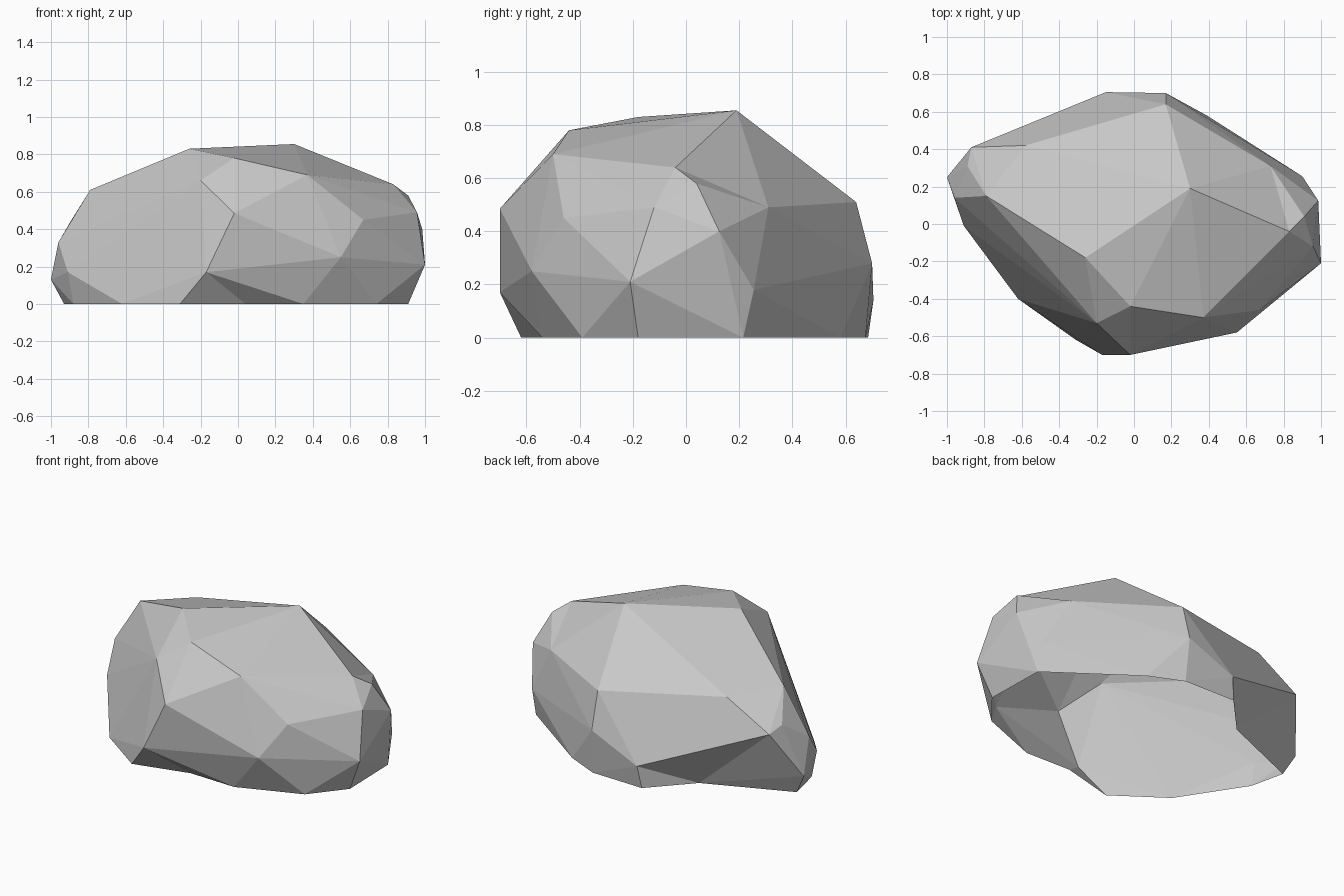
import bpy
import bmesh
from mathutils import Vector

default_cube = bpy.data.objects.get("Cube")
if default_cube:
    bpy.data.objects.remove(default_cube, do_unlink=True)


def make_material(name, colour):
    material = bpy.data.materials.new(name)
    material.use_nodes = True
    material.diffuse_color = colour
    shader = material.node_tree.nodes["Principled BSDF"]
    shader.inputs["Base Color"].default_value = colour
    shader.inputs["Roughness"].default_value = 0.9
    return material


# Corners that the hollows and the ridge refer to by name
apex = (.3, .19, .855)
right_brow = (.91, .04, .58)
front_foot = (-.17, -.7, .17)
front_base_a, front_base_b = (-.31, -.62, 0), (.35, -.54, 0)
back_foot, back_base = (-.15, .705, .14), (-.17, .685, 0)
side_cheek = (-.87, .41, .42)
side_foot, side_base = (-1, .25, .13), (-.93, .22, 0)

# Remaining corners of the boulder, in rough rings from top to ground
crown = [apex, (-.26, -.18, .83), (-.02, -.44, .78),
         (.37, -.5, .69), (-.2, -.53, .66), (.83, -.04, .64)]
shoulder = [right_brow, (-.79, .15, .61), (-.58, .42, .585), (.17, .64, .51),
            (.73, .31, .49), (.957, -.12, .49),
            (.67, -.46, .45), (-.02, -.7, .485)]
belly = [front_foot, back_foot, side_cheek, side_foot,
         (-.89, .31, .45), (-.96, .14, .33), (.17, .7, .28),
         (.985, .125, .4), (1, -.21, .21), (.55, -.58, .25),
         (-.91, -.01, .17), (.9, .255, .18)]
base = [front_base_a, front_base_b, back_base, side_base,
        (-.88, 0, 0), (-.62, -.4, 0), (.74, -.39, 0), (.91, -.18, 0),
        (.9, .215, 0), (.39, .58, 0), (.18, .675, 0)]


def vert_at(bm, point):
    target = Vector(point)
    return min(bm.verts, key=lambda v: (v.co - target).length)


def wrap_points(bm, points):
    """Wrap the corners in a faceted skin."""
    for point in points:
        bm.verts.new(point)
    result = bmesh.ops.convex_hull(bm, input=bm.verts[:])
    loose = {g for g in result["geom_interior"] + result["geom_unused"]
             if isinstance(g, bmesh.types.BMVert)}
    bmesh.ops.delete(bm, geom=list(loose), context="VERTS")


def open_underside(bm):
    ground = [f for f in bm.faces if all(v.co.z < .001 for v in f.verts)]
    bmesh.ops.delete(bm, geom=ground, context="FACES")


def press_hollow(bm, rim, middle):
    """Replace the facets inside the rim by a fan from a sunken ground point."""
    corners = [vert_at(bm, p) for p in rim]
    inside = [f for f in bm.faces if all(v in corners for v in f.verts)]
    bmesh.ops.delete(bm, geom=inside, context="FACES")
    centre = bm.verts.new(middle)
    for a, b in zip(corners, corners[1:]):
        bm.faces.new((centre, a, b))


def turn_ridge(bm, start, end):
    """Turn the ridge between two corners to make a shallow crease."""
    edge = bm.edges.get((vert_at(bm, start), vert_at(bm, end)))
    if edge:
        bmesh.utils.edge_rotate(edge, True)


# Boulder, an open shell standing on the ground
bm = bmesh.new()
wrap_points(bm, crown + shoulder + belly + base)
open_underside(bm)
turn_ridge(bm, apex, right_brow)
press_hollow(bm, [front_base_a, front_foot, front_base_b], (.04, -.53, 0))
press_hollow(bm, [side_base, side_foot, side_cheek, back_foot, back_base],
             (-.4, .44, 0))
bmesh.ops.recalc_face_normals(bm, faces=bm.faces[:])

mesh = bpy.data.meshes.new("boulder")
bm.to_mesh(mesh)
bm.free()
mesh.materials.append(make_material("stone grey", (.58, .58, .58, 1)))
boulder = bpy.data.objects.new("boulder", mesh)
bpy.context.collection.objects.link(boulder)
